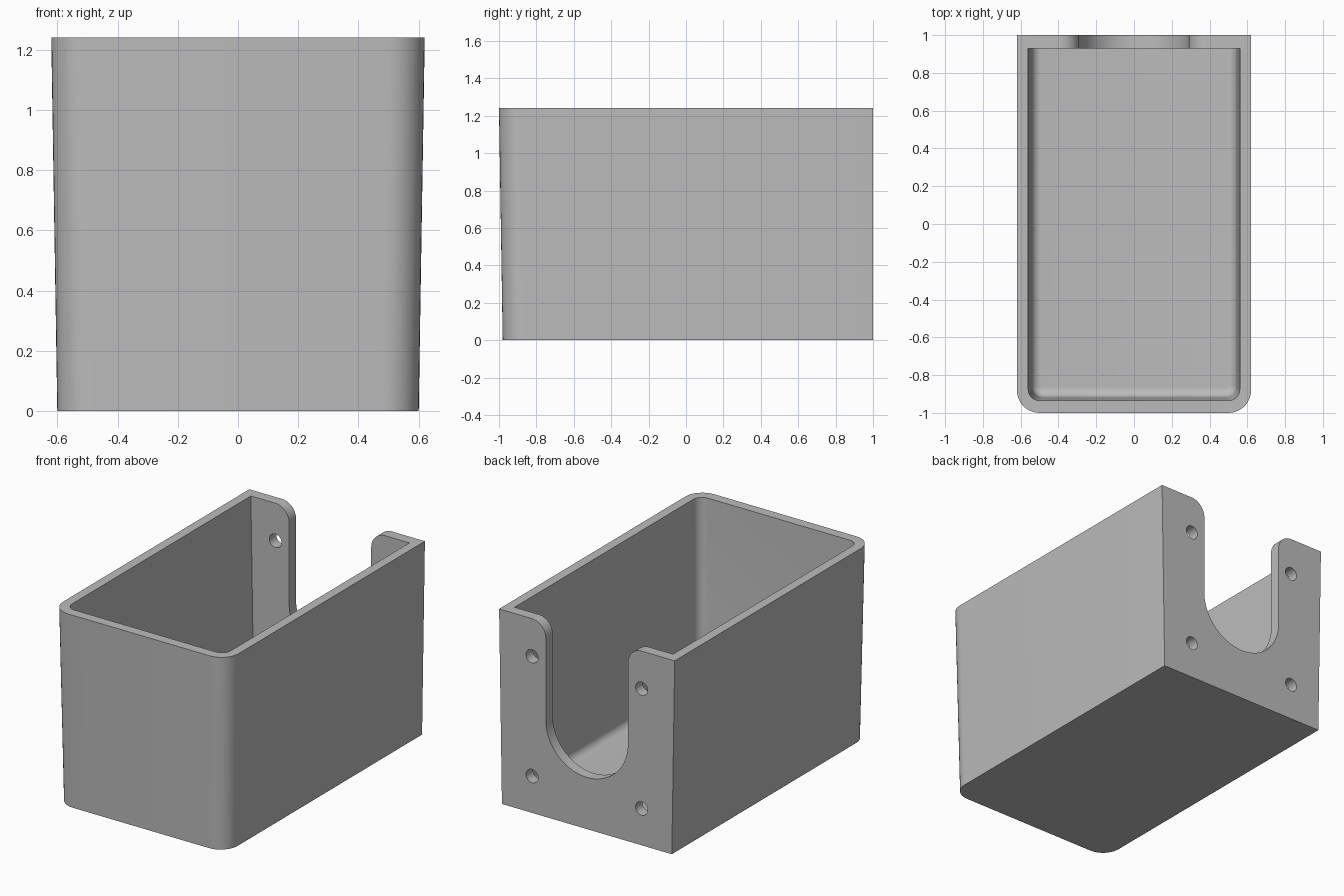
import bpy, bmesh, math

if "Cube" in bpy.data.objects:
    bpy.data.objects.remove(bpy.data.objects["Cube"])

H = 1.24          # overall height
SEG = 10          # segments per rounded corner


def ring(bm, half_w, y_front, y_back, r, z):
    """Outline with rounded front corners and square back corners."""
    pts = [(half_w, y_back), (-half_w, y_back)]
    for cx, a0 in ((-half_w + r, math.pi), (half_w - r, 1.5 * math.pi)):
        for i in range(SEG + 1):
            a = a0 + 0.5 * math.pi * i / SEG
            pts.append((cx + r * math.cos(a), y_front + r + r * math.sin(a)))
    return [bm.verts.new((x, y, z)) for x, y in pts]


def bridge(bm, a, b):
    n = len(a)
    for i in range(n):
        j = (i + 1) % n
        bm.faces.new((a[i], a[j], b[j], b[i]))


def prism(bm, pts, y0, y1):
    """Extrude an xz outline along y."""
    a = [bm.verts.new((x, y0, z)) for x, z in pts]
    b = [bm.verts.new((x, y1, z)) for x, z in pts]
    bridge(bm, a, b)
    bm.faces.new(a)
    bm.faces.new(b[::-1])


def finish(bm, name):
    bmesh.ops.recalc_face_normals(bm, faces=bm.faces[:])
    mesh = bpy.data.meshes.new(name)
    bm.to_mesh(mesh)
    bm.free()
    ob = bpy.data.objects.new(name, mesh)
    bpy.context.collection.objects.link(ob)
    return ob


# Drafted open box: outer shell, rim, inner wall, rounded floor edge
bm = bmesh.new()
rings = [ring(bm, 0.60, -0.98, 1.0, 0.12, 0.0),
         ring(bm, 0.62, -1.00, 1.0, 0.12, H),
         ring(bm, 0.56, -0.935, 0.93, 0.06, H)]
FLOOR, FIL = 0.06, 0.05
for i in range(9):
    a = 0.5 * math.pi * i / 8
    inset = FIL * (1 - math.cos(a))
    z = FLOOR + FIL * (1 - math.sin(a))
    rings.append(ring(bm, 0.542 - inset, -0.917 + inset, 0.93, 0.06 - inset, z))
for a, b in zip(rings, rings[1:]):
    bridge(bm, a, b)
bm.faces.new(rings[0])
bm.faces.new(rings[-1])
box = finish(bm, "open_box")

# Cutter: U-shaped notch with flared top, plus four screw holes
bm = bmesh.new()
R, FL = 0.29, 0.10
top = H + 0.0005
flare = [(R + FL - FL * math.cos(a), top - FL + FL * math.sin(a))
         for a in (0.5 * math.pi * i / 12 for i in range(13))]
flare.append((R + FL, H + 0.2))
u_curve = [(R * math.cos(a), 0.62 - R * math.sin(a))
           for a in (math.pi * i / 40 for i in range(41))]
outline = flare[::-1] + u_curve + [(-x, z) for x, z in flare]
prism(bm, outline, 0.85, 1.1)
for hx in (-0.387, 0.387):
    for hz in (0.235, 1.0):
        prism(bm, [(hx + 0.043 * math.cos(2 * math.pi * i / 32),
                    hz + 0.043 * math.sin(2 * math.pi * i / 32))
                   for i in range(32)], 0.85, 1.1)
cutter = finish(bm, "notch_cutter")
cutter.hide_render = True

# Cut the back wall
bpy.context.view_layer.objects.active = box
box.select_set(True)
mod = box.modifiers.new("notch", 'BOOLEAN')
mod.operation = 'DIFFERENCE'
mod.solver = 'EXACT'
mod.object = cutter
bpy.ops.object.modifier_apply(modifier=mod.name)
bpy.data.objects.remove(cutter, do_unlink=True)

# Single grey finish, smooth rounds with crisp edges
grey = bpy.data.materials.new("plain grey")
grey.diffuse_color = (0.5, 0.5, 0.5, 1)
grey.use_nodes = True
grey.node_tree.nodes["Principled BSDF"].inputs["Base Color"].default_value = grey.diffuse_color
box.data.materials.clear()
box.data.materials.append(grey)
bpy.ops.object.shade_smooth_by_angle(angle=math.radians(30))
